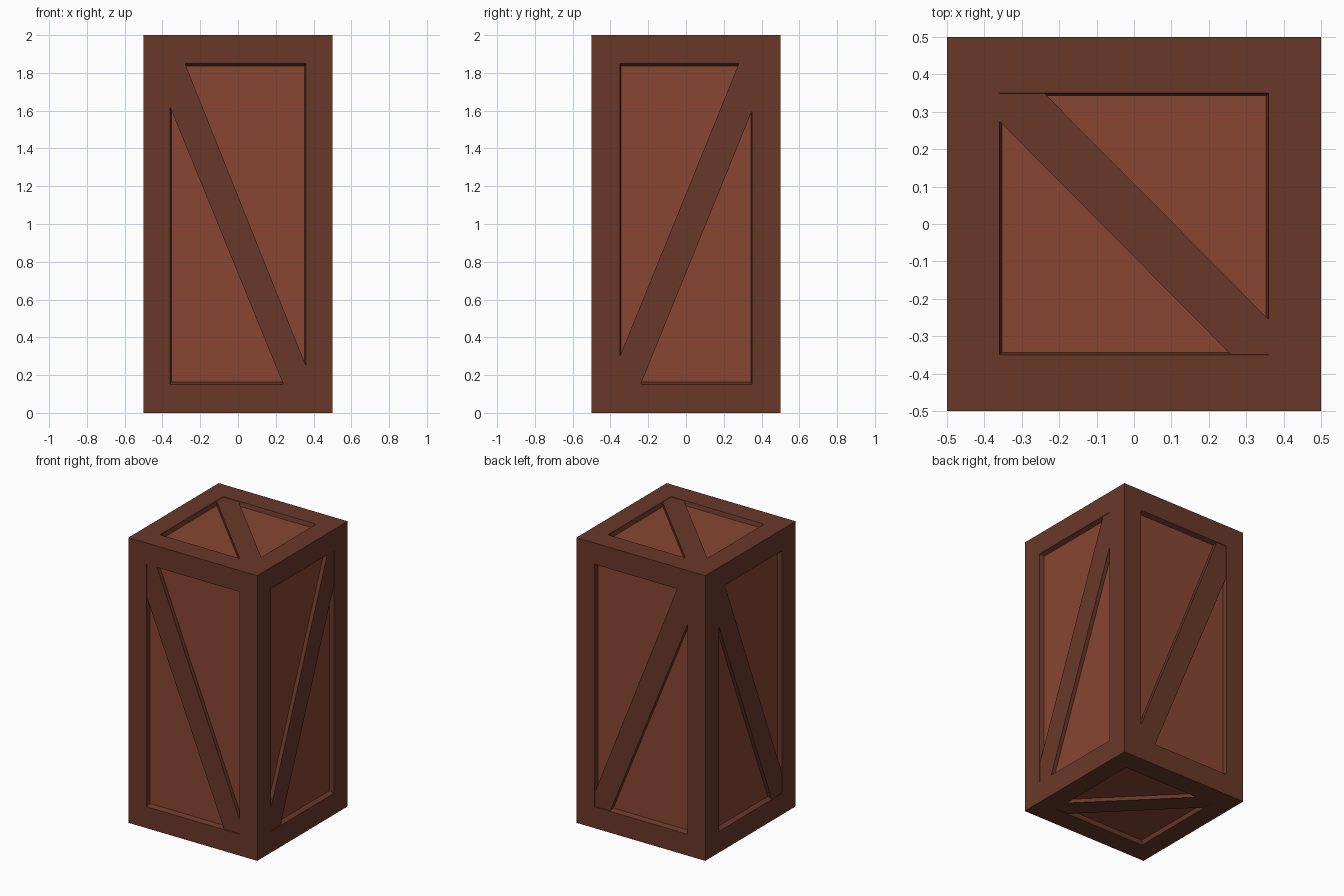
import bpy, bmesh
from mathutils import Vector

if "Cube" in bpy.data.objects:
    bpy.data.objects.remove(bpy.data.objects["Cube"])

DEPTH = 0.03      # how far the panels sit below the frame
SLAT_DROP = 0.003  # how far the slats sit below the frame
X, Y, Z = Vector((1, 0, 0)), Vector((0, 1, 0)), Vector((0, 0, 1))
CENTRE = Vector((0, 0, 1))


def material(name, color):
    m = bpy.data.materials.new(name)
    m.diffuse_color = (*color, 1)
    m.use_nodes = True
    m.node_tree.nodes["Principled BSDF"].inputs["Base Color"].default_value = m.diffuse_color
    return m


def add_object(name, bm, mat):
    me = bpy.data.meshes.new(name)
    bm.to_mesh(me)
    bm.free()
    me.materials.append(mat)
    bpy.context.collection.objects.link(bpy.data.objects.new(name, me))


def rect(u, v):
    return [(-u, -v), (u, -v), (u, v), (-u, v)]


def outward_face(bm, verts, n):
    f = bm.faces.new(verts)
    f.normal_update()
    if f.normal.dot(n) < 0:
        f.normal_flip()


# Each side pair: axes, half size, offset, opening, panel, diagonal slat outline
SIDES = [
    (X, Z, Y, (0.5, 1), 0.5, (0.36, 0.85), (0.353, 0.837),
     [(-.36, .85), (-.28, .85), (.36, -.75), (.36, -.85), (.24, -.85), (-.36, .62)]),
    (Y, Z, X, (0.5, 1), 0.5, (0.35, 0.85), (0.343, 0.837),
     [(.35, .85), (.35, .6), (-.24, -.85), (-.35, -.85), (-.35, -.7), (.28, .85)]),
    (X, Y, Z, (0.5, 0.5), 1, (0.36, 0.35), (0.353, 0.343),
     [(-.36, .35), (-.24, .35), (.36, -.255), (.36, -.35), (.26, -.35), (-.36, .275)]),
]

frame, panels, slats = bmesh.new(), bmesh.new(), bmesh.new()
for u, v, axis, half, dist, opening, panel, outline in SIDES:
    for n in (axis, -axis):
        def put(bm, pts, depth):
            return [bm.verts.new(CENTRE + u * a + v * b + n * (dist - depth)) for a, b in pts]

        # Frame border and sloped recess walls
        loops = [put(frame, rect(*half), 0), put(frame, rect(*opening), 0),
                 put(frame, rect(*panel), DEPTH)]
        for a, b in zip(loops, loops[1:]):
            for i in range(4):
                j = (i + 1) % 4
                outward_face(frame, (a[i], a[j], b[j], b[i]), n)

        # Recessed panel
        outward_face(panels, put(panels, rect(*panel), DEPTH), n)

        # Diagonal slat
        top, low = put(slats, outline, SLAT_DROP), put(slats, outline, DEPTH + 0.005)
        slats.faces.new(top)
        slats.faces.new(low[::-1])
        for i in range(len(top)):
            j = (i + 1) % len(top)
            slats.faces.new((top[j], top[i], low[i], low[j]))

bmesh.ops.remove_doubles(frame, verts=frame.verts, dist=0.0005)
bmesh.ops.recalc_face_normals(slats, faces=slats.faces)

dark = material("dark_wood", (0.141, 0.039, 0.022))
light = material("light_wood", (0.242, 0.061, 0.032))
add_object("crate_frame", frame, dark)
add_object("crate_panels", panels, light)
add_object("diagonal_slats", slats, dark)
